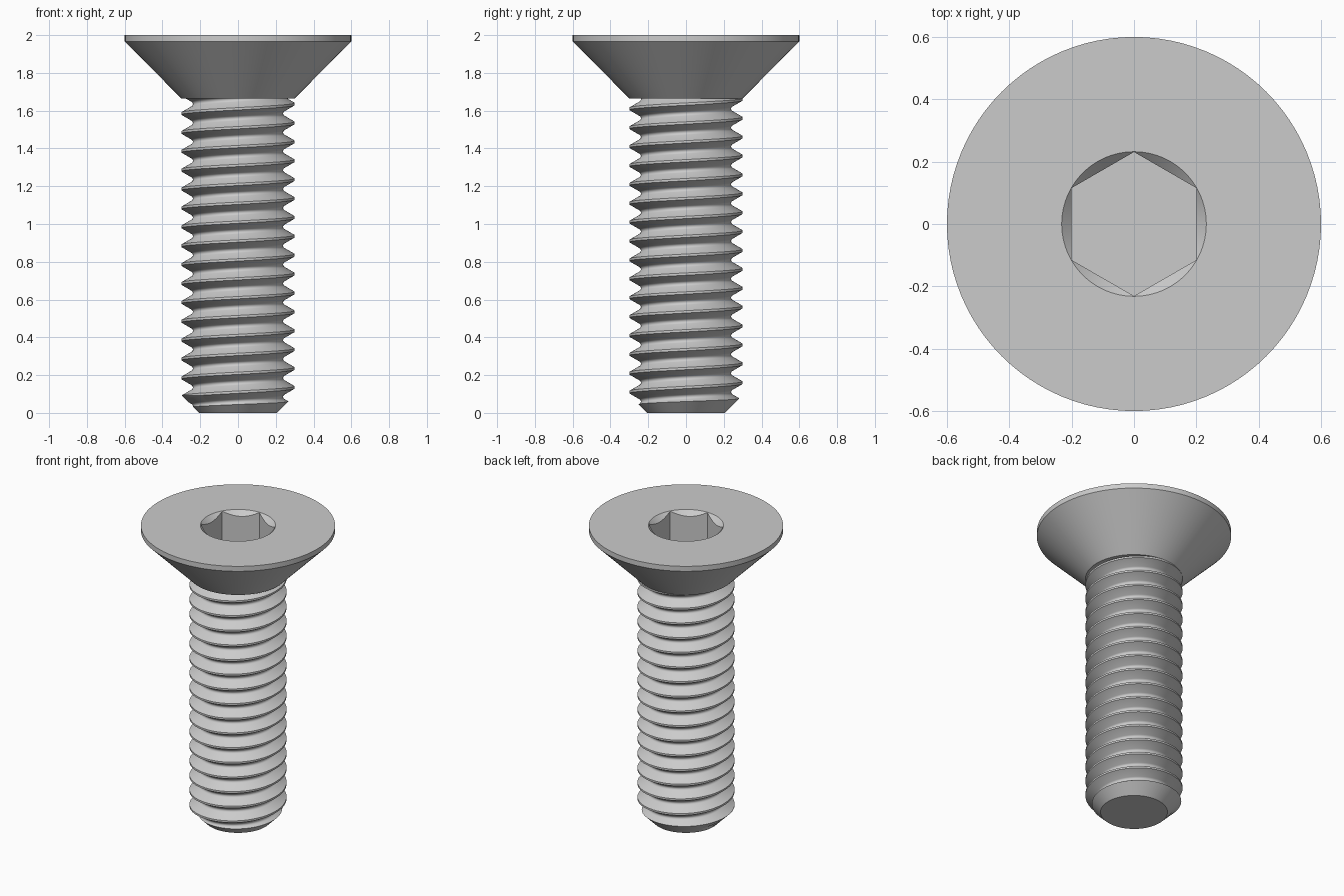
import bpy, bmesh, math
from mathutils import Matrix

cube = bpy.data.objects.get("Cube")
if cube:
    bpy.data.objects.remove(cube, do_unlink=True)

SEGMENTS = 96
PITCH = 0.1
CREST_START = 0.035
MAJOR = 0.3
UNDER_HEAD = 1.665

steel = bpy.data.materials.new("plain grey steel")
steel.use_nodes = True
colour = (0.6, 0.6, 0.6, 1)
steel.diffuse_color = colour
steel.node_tree.nodes["Principled BSDF"].inputs["Base Color"].default_value = colour


def make_object(name, bm):
    bmesh.ops.recalc_face_normals(bm, faces=bm.faces)
    mesh = bpy.data.meshes.new(name)
    bm.to_mesh(mesh)
    bm.free()
    mesh.materials.append(steel)
    obj = bpy.data.objects.new(name, mesh)
    bpy.context.collection.objects.link(obj)
    return obj


def lathe(name, profile, sides=SEGMENTS, turn=0):
    """Closed solid from (radius, z) pairs, capped at both ends."""
    bm = bmesh.new()
    rings = []
    for r, z in profile:
        angles = [turn + math.tau * i / sides for i in range(sides)]
        rings.append([bm.verts.new((r * math.cos(a), r * math.sin(a), z)) for a in angles])
    for low, high in zip(rings, rings[1:]):
        for i in range(sides):
            j = (i + 1) % sides
            bm.faces.new((low[i], low[j], high[j], high[i]))
    bm.faces.new(rings[0])
    bm.faces.new(rings[-1])
    return make_object(name, bm)


def activate(obj):
    bpy.ops.object.select_all(action='DESELECT')
    obj.select_set(True)
    bpy.context.view_layer.objects.active = obj


def cut(obj, tool, operation):
    tool.hide_render = True
    mod = obj.modifiers.new("cut", 'BOOLEAN')
    mod.operation = operation
    mod.solver = 'EXACT'
    mod.object = tool
    activate(obj)
    bpy.ops.object.modifier_apply(modifier=mod.name)
    bpy.data.objects.remove(tool, do_unlink=True)


def smooth(obj):
    activate(obj)
    bpy.ops.object.shade_smooth_by_angle(angle=math.radians(40))


def thread_blank(name, top):
    """Right-handed helical thread, trimmed flat at z = 0 and at the top."""
    # One pitch of the profile: flat crest, straight flanks, rounded root
    root = PITCH * 0.1443
    profile = [(-PITCH / 16, MAJOR), (PITCH / 16, MAJOR)]
    for deg in (-60, -30, 0, 30, 60):
        a = math.radians(deg)
        profile.append((PITCH / 2 + root * math.sin(a),
                        MAJOR - 0.0613 + root * (1 - math.cos(a))))
    count = len(profile)
    turns = range(-3, math.ceil(top / PITCH) + 3)

    bm = bmesh.new()
    columns = []
    for k in range(SEGMENTS):
        a = math.tau * k / SEGMENTS
        lift = CREST_START + PITCH * k / SEGMENTS
        columns.append([bm.verts.new((r * math.cos(a), r * math.sin(a), t * PITCH + lift + dz))
                        for t in turns for dz, r in profile])
    for k in range(SEGMENTS):
        here = columns[k]
        # The last column joins the first one pitch higher
        after = columns[k + 1] if k + 1 < SEGMENTS else columns[0][count:]
        for j in range(min(len(here), len(after)) - 1):
            bm.faces.new((here[j], after[j], after[j + 1], here[j + 1]))

    for z, direction in ((0, -1), (top, 1)):
        bmesh.ops.bisect_plane(bm, geom=bm.verts[:] + bm.edges[:] + bm.faces[:], dist=1e-6,
                               plane_co=(0, 0, z), plane_no=(0, 0, direction), clear_outer=True)
    bmesh.ops.holes_fill(bm, edges=[e for e in bm.edges if e.is_boundary], sides=0)
    return make_object(name, bm)


# Threaded shank with a chamfered tip
shank = thread_blank("threaded_shank", UNDER_HEAD + 0.02)
tip_cutter = lathe("tip_cutter", [(0.157, -0.05), (0.407, 0.2), (0.407, 1.9)], turn=0.01)
cut(shank, tip_cutter, 'INTERSECT')
smooth(shank)

# Countersunk head with a thin straight rim
head = lathe("countersunk_head", [(MAJOR, UNDER_HEAD), (0.6, 1.966), (0.6, 2)])

# Hexagonal socket with a conical lead-in
hex_radius = 0.4 / math.sqrt(3)
cut(head, lathe("hex_cutter", [(hex_radius, 1.78), (hex_radius, 2.1)], 6, math.pi / 6), 'DIFFERENCE')
cut(head, lathe("lead_in_cutter", [(0.132, 1.9), (0.282, 2.05)]), 'DIFFERENCE')
smooth(head)
